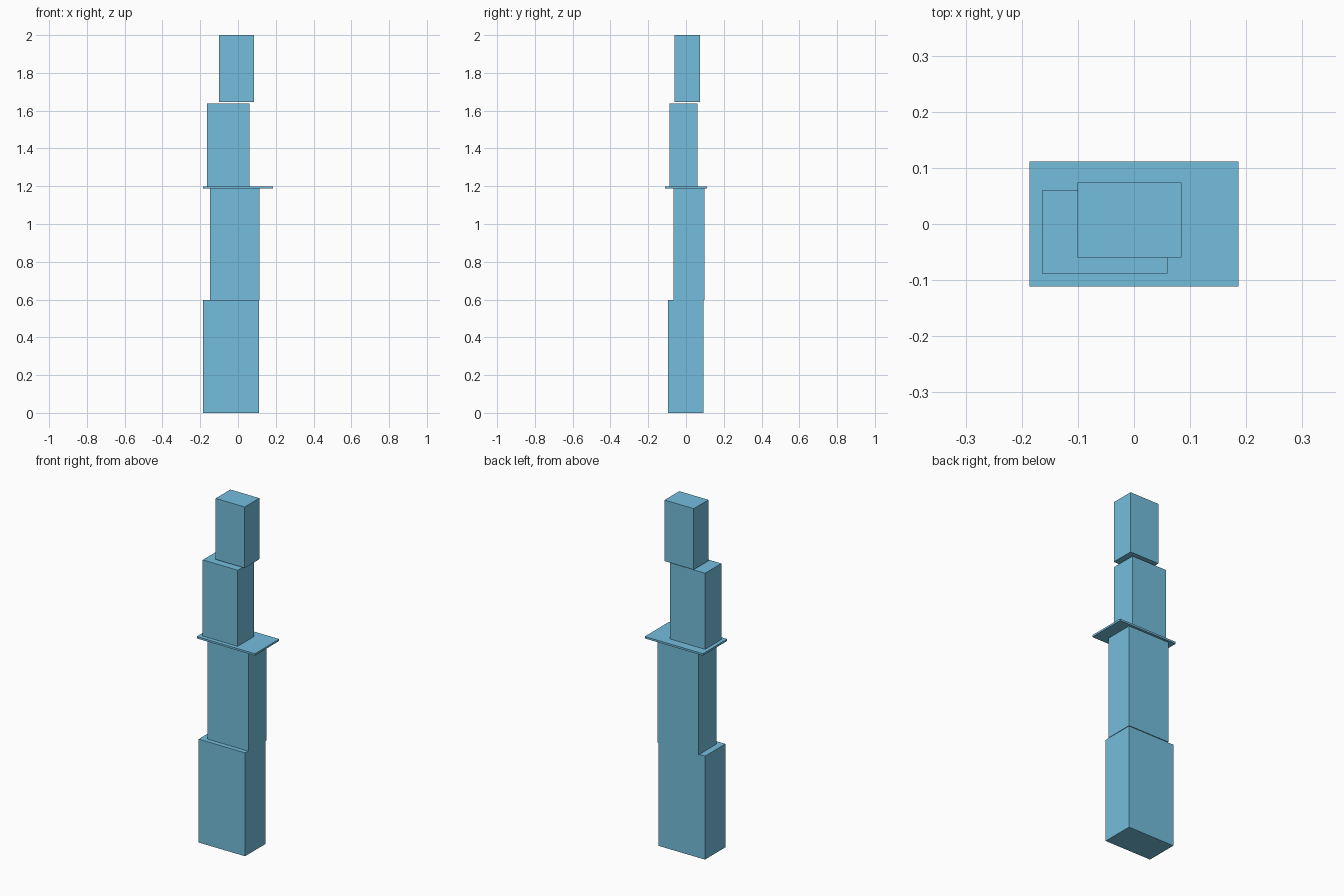
import bpy

if "Cube" in bpy.data.objects:
    bpy.data.objects.remove(bpy.data.objects["Cube"])

# Light blue used on every part
blue = bpy.data.materials.new("light_blue")
blue.diffuse_color = (0.175, 0.515, 0.716, 1.0)
blue.use_nodes = True
blue.node_tree.nodes["Principled BSDF"].inputs["Base Color"].default_value = blue.diffuse_color


def box(name, x0, x1, y0, y1, z0, z1):
    """Axis-aligned box given by its limits."""
    bpy.ops.mesh.primitive_cube_add(
        size=1, location=((x0 + x1) / 2, (y0 + y1) / 2, (z0 + z1) / 2))
    ob = bpy.context.object
    ob.name = name
    ob.scale = (x1 - x0, y1 - y0, z1 - z0)
    bpy.ops.object.transform_apply(location=False, rotation=False, scale=True)
    ob.data.materials.append(blue)
    return ob


# Offset blocks stacked from the ground up, shrinking towards the top
box("base_block", -0.186, 0.111, -0.094, 0.092, 0.0, 0.598)
box("lower_block", -0.149, 0.114, -0.067, 0.097, 0.598, 1.187)

# Thin ledge between the lower and upper halves
box("ledge_plate", -0.186, 0.186, -0.111, 0.111, 1.187, 1.198)

# Upper blocks; the top one floats just above its neighbour
box("upper_block", -0.164, 0.060, -0.088, 0.060, 1.198, 1.638)
box("top_block", -0.101, 0.085, -0.060, 0.074, 1.647, 2.0)
